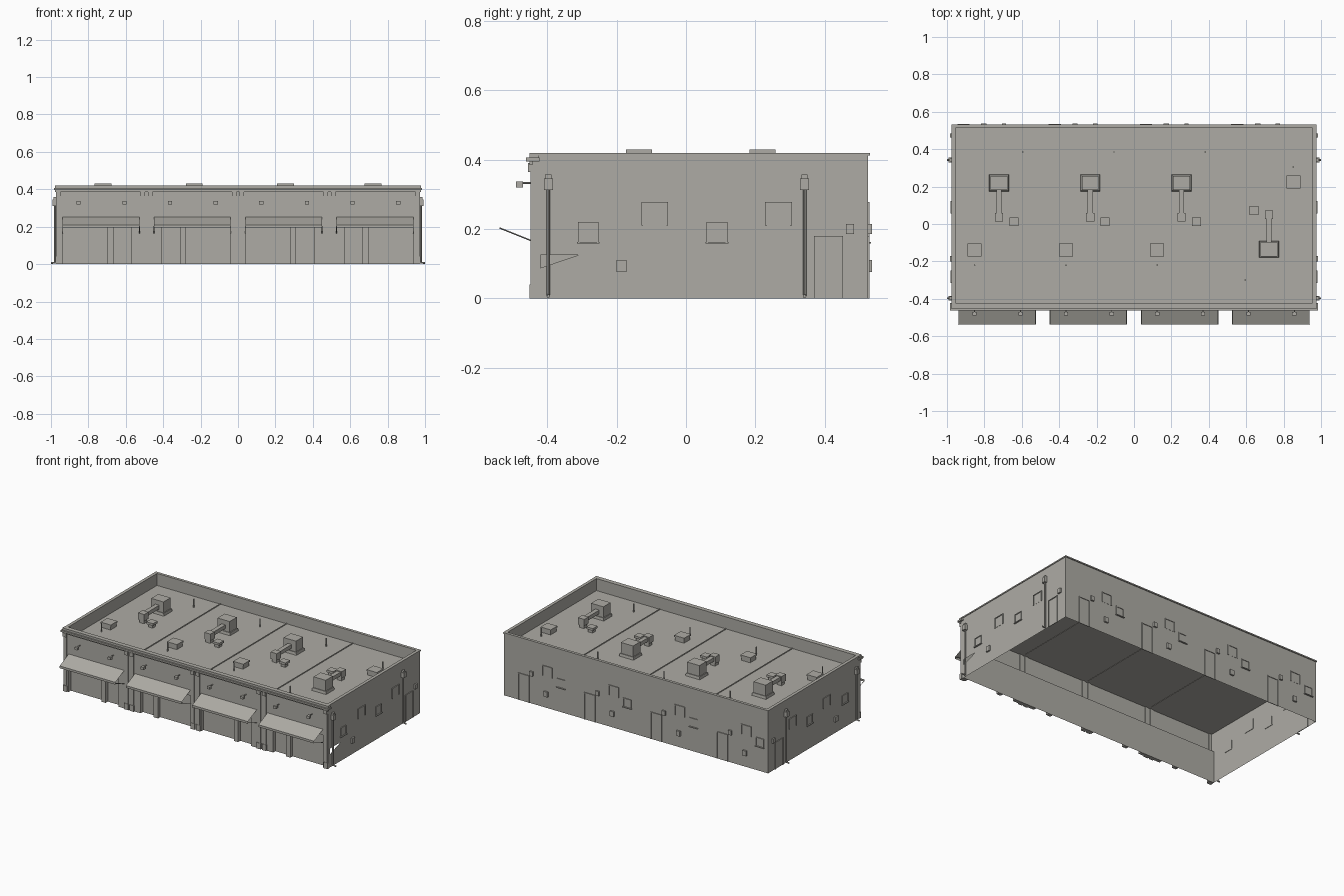
import bpy, bmesh, math
from mathutils import Matrix, Vector

if "Cube" in bpy.data.objects:
    bpy.data.objects.remove(bpy.data.objects["Cube"])

# One plain material for everything
COLOUR = (0.42, 0.41, 0.375, 1)
mat = bpy.data.materials.new("warm grey")
mat.use_nodes = True
mat.diffuse_color = COLOUR
bsdf = next(n for n in mat.node_tree.nodes if n.type == 'BSDF_PRINCIPLED')
bsdf.inputs["Base Color"].default_value = COLOUR

W, FRONT, BACK, TOP, DECK = 0.972, -0.443, 0.525, 0.42, 0.34
PITCH = 0.488
BAYS = [(i - 1.5) * PITCH for i in range(4)]
SEAMS = [-PITCH, 0, PITCH]
parts = {}


def mesh(part):
    if part not in parts:
        parts[part] = bmesh.new()
    return parts[part]


def face(part, *pts):
    bm = mesh(part)
    return bm.faces.new([bm.verts.new(p) for p in pts])


def box(part, x0, x1, y0, y1, z0, z1, flare=0):
    """Box between limits; flare widens its bottom."""
    r = bmesh.ops.create_cube(mesh(part), size=1)
    mid = Vector(((x0 + x1) / 2, (y0 + y1) / 2, (z0 + z1) / 2))
    for v in r['verts']:
        k = flare if v.co.z < 0 else 0
        v.co = mid + Vector((v.co.x * (abs(x1 - x0) + k), v.co.y * (abs(y1 - y0) + k),
                             v.co.z * (z1 - z0)))


def block(part, x, y, w, d, z0, z1, flare=0):
    box(part, x - w / 2, x + w / 2, y - d / 2, y + d / 2, z0, z1, flare)


def rod(part, a, b, r, sides=8):
    a, b = Vector(a), Vector(b)
    m = Matrix.Translation((a + b) / 2) @ (b - a).to_track_quat('Z', 'Y').to_matrix().to_4x4()
    bmesh.ops.create_cone(mesh(part), cap_ends=True, segments=sides, radius1=r, radius2=r,
                          depth=(b - a).length, matrix=m)


def wallbox(part, wall, u0, u1, d0, d1, z0, z1):
    """Box on a wall: u runs along it, d stands out from it."""
    if wall == "back":
        box(part, u0, u1, BACK + d0, BACK + d1, z0, z1)
    else:
        s = 1 if wall == "left" else -1
        box(part, s * (W + d0), s * (W + d1), u0, u1, z0, z1)


def framed(part, wall, u, w, z0, z1, sill=False):
    a, b, t = u - w / 2, u + w / 2, 0.005
    wallbox(part, wall, a, b, -0.003, 0.001, z0, z1)
    for p, q in ((a, a + t), (b - t, b)):
        wallbox(part, wall, p, q, -0.003, 0.005, z0, z1)
    wallbox(part, wall, a, b, -0.003, 0.005, z1 - t, z1)
    if sill:
        wallbox(part, wall, a - 0.003, b + 0.003, -0.003, 0.009, z0 - t, z0)


# Outer walls, open below; the left wall has a small gap at its front corner
face("back_wall", (W, BACK, 0), (-W, BACK, 0), (-W, BACK, TOP), (W, BACK, TOP))
face("right_wall", (-W, BACK, 0), (-W, FRONT, 0), (-W, FRONT, TOP), (-W, BACK, TOP))
GAP = 0.125
face("left_wall", (W, BACK, GAP), (W, BACK, TOP), (W, FRONT, TOP), (W, FRONT, GAP), (W, -0.31, GAP))
face("left_wall", (W, FRONT, 0), (W, BACK, 0), (W, BACK, GAP), (W, -0.31, GAP), (W, FRONT, 0.08))

# Front wall: upper sheet, recessed shopfronts and piers
HEAD, RECESS = 0.215, -0.42
face("front_wall", (-W, FRONT, HEAD), (W, FRONT, HEAD), (W, FRONT, TOP), (-W, FRONT, TOP))
face("shopfront", (-W, RECESS, 0), (W, RECESS, 0), (W, RECESS, HEAD), (-W, RECESS, HEAD))
face("shopfront", (-W, FRONT, HEAD), (-W, RECESS, HEAD), (W, RECESS, HEAD), (W, FRONT, HEAD))
for i, c in enumerate(BAYS):
    m = 1 if i % 2 == 0 else -1
    for a, b in ((-PITCH / 2, -0.205), (0.035, 0.067), (0.163, PITCH / 2)):
        x0, x1 = sorted((c + m * a, c + m * b))
        box("pier", max(x0, -W), min(x1, W), FRONT, RECESS, 0, HEAD)

    # Awning sheet with valance and braces
    l, r, tip = c - 0.205, c + 0.205, -0.538
    face("awning", (l, FRONT, 0.253), (l, tip, 0.21), (r, tip, 0.21), (r, FRONT, 0.253))
    face("awning", (l, tip, 0.21), (l, tip, 0.195), (r, tip, 0.195), (r, tip, 0.21))
    for x in (l, r):
        rod("awning_brace", (x, tip, 0.203), (x, FRONT, 0.165), 0.002, 4)

    # Sign lamps on arms
    for x in (c - 0.12, c + 0.125):
        block("sign_lamp", x, -0.48, 0.022, 0.02, 0.32, 0.337)
        rod("lamp_arm", (x, FRONT, 0.333), (x, -0.48, 0.333), 0.003, 6)

# Pilasters with bases and brackets, paired at each seam
pilasters = [-W + 0.012, W - 0.012] + [s + d for s in SEAMS for d in (-0.02, 0.02)]
for x in pilasters:
    block("pilaster", x, FRONT, 0.022, 0.01, 0, 0.37)
    block("pilaster_base", x, FRONT, 0.03, 0.016, 0, 0.04)
    block("bracket", x, FRONT, 0.024, 0.026, 0.365, 0.39)

# Cornice
box("cornice", -0.978, 0.978, -0.452, FRONT, 0.385, 0.395)
box("cornice", -0.985, 0.985, -0.462, -0.422, 0.395, 0.406)
box("cornice", -0.978, 0.978, -0.452, -0.425, 0.406, TOP)

# Roof deck, parapet lining and coping
IX, IF, IB = 0.955, -0.422, 0.512
face("roof_deck", (-W, FRONT, DECK), (W, FRONT, DECK), (W, BACK, DECK), (-W, BACK, DECK))
ring = [(-IX, IF), (IX, IF), (IX, IB), (-IX, IB)]
for (ax, ay), (bx, by) in zip(ring, ring[1:] + ring[:1]):
    face("parapet_lining", (bx, by, DECK), (ax, ay, DECK), (ax, ay, TOP), (bx, by, TOP))
for s in (-1, 1):
    box("coping", s * IX, s * (W + 0.004), FRONT, BACK, TOP - 0.008, TOP)
box("coping", -W - 0.004, W + 0.004, IB, BACK + 0.006, TOP - 0.008, TOP)
box("coping", -W, W, FRONT, IF, TOP - 0.008, TOP)
for x in SEAMS:
    block("roof_seam", x, (IF + IB) / 2, 0.006, IB - IF, DECK - 0.002, DECK + 0.004)

# Rooftop equipment; the last bay is turned half round
for i, c in enumerate(BAYS):
    s = -1 if i == 3 else 1

    def at(dx, y):
        return c + s * dx, y if s == 1 else 0.085 - y

    block("air_handler", *at(0.01, 0.22), 0.09, 0.075, DECK + 0.015, 0.43)
    block("air_handler_curb", *at(0.01, 0.22), 0.1, 0.084, DECK, DECK + 0.018, 0.006)
    block("duct", *at(0.01, 0.12), 0.028, 0.14, 0.375, 0.4)
    block("duct_box", *at(0.01, 0.035), 0.045, 0.045, 0.36, 0.405)
    block("duct_box", *at(0.01, 0.035), 0.034, 0.034, DECK, 0.36)
    block("exhaust_fan", *at(0.09, 0.012), 0.032, 0.032, DECK, 0.36)
    block("exhaust_fan", *at(0.09, 0.012), 0.048, 0.048, 0.36, 0.375)
    block("roof_hatch", *at(-0.12, -0.14), 0.066, 0.062, DECK, 0.37)
    block("roof_hatch", *at(-0.12, -0.14), 0.075, 0.07, 0.366, 0.376)
    for dx, y in ((0.137, 0.385), (-0.12, -0.22)):
        x, y = at(dx, y)
        rod("vent_pipe", (x, y, DECK), (x, y, 0.395), 0.004)

# Rear openings, repeated for each bay
for c in BAYS:
    framed("window", "back", c - 0.08, 0.075, 0.21, 0.278)
    framed("window", "back", c - 0.18, 0.06, 0.163, 0.22, True)
    framed("service_door", "back", c + 0.095, 0.083, 0, 0.18)
    wallbox("wall_lamp", "back", c + 0.025, c + 0.048, 0, 0.011, 0.185, 0.215)
    wallbox("meter_box", "back", c - 0.085, c - 0.057, 0, 0.011, 0.076, 0.11)

# Side openings, lamps, meters and drainpipes
for wall, s in (("left", 1), ("right", -1)):
    for y in (-0.282, 0.089):
        framed("window", wall, y, 0.06, 0.163, 0.22, True)
    for y in (-0.09, 0.267):
        framed("window", wall, y, 0.077, 0.21, 0.278)
    framed("service_door", wall, 0.411, 0.083, 0, 0.18)
    wallbox("wall_lamp", wall, 0.462, 0.485, 0, 0.011, 0.185, 0.215)
    wallbox("meter_box", wall, -0.2, -0.171, 0, 0.011, 0.076, 0.11)
    for y in (-0.397, 0.342):
        x = s * (W + 0.006)
        rod("drainpipe", (x, y, 0.008), (x, y, 0.32), 0.005)
        rod("drainpipe", (x, y, 0.008), (s * 0.999, y, 0.006), 0.005)
        wallbox("rain_head", wall, y - 0.013, y + 0.013, 0, 0.02, 0.312, 0.346)
        wallbox("rain_head", wall, y - 0.009, y + 0.009, 0, 0.014, 0.346, 0.358)

# Turn each part into an object
for name, bm in parts.items():
    me = bpy.data.meshes.new(name)
    if name not in ("awning", "shopfront", "parapet_lining", "roof_deck"):
        if "wall" not in name or "lamp" in name:
            bmesh.ops.recalc_face_normals(bm, faces=bm.faces)
    bm.to_mesh(me)
    bm.free()
    me.materials.append(mat)
    bpy.context.scene.collection.objects.link(bpy.data.objects.new(name, me))
